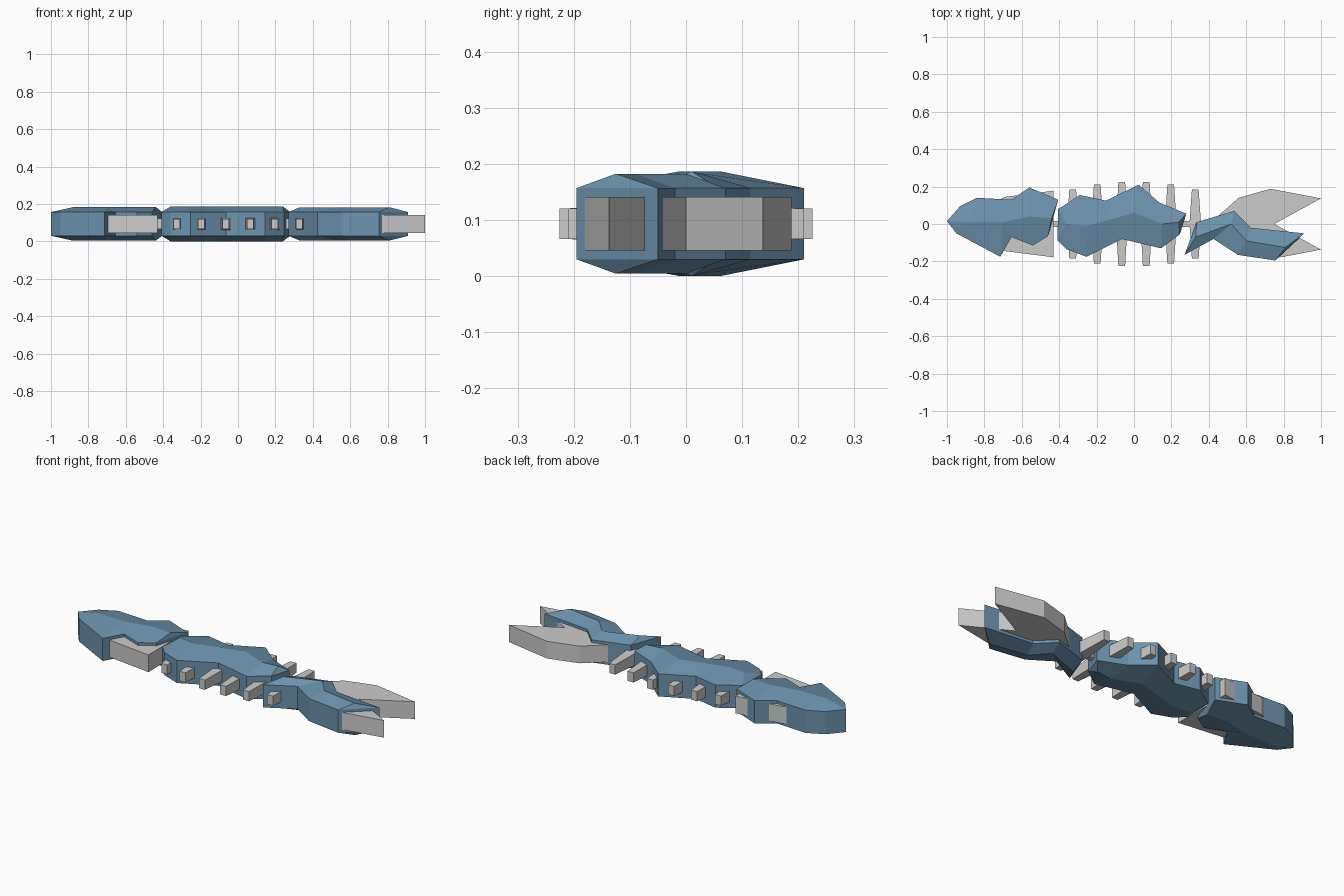
import bpy
import bmesh

MID = 0.0935  # height of the model's mid plane

cube = bpy.data.objects.get("Cube")
if cube:
    bpy.data.objects.remove(cube, do_unlink=True)


def make_material(name, rgb):
    mat = bpy.data.materials.new(name)
    mat.use_nodes = True
    mat.diffuse_color = (*rgb, 1)
    mat.node_tree.nodes["Principled BSDF"].inputs["Base Color"].default_value = (*rgb, 1)
    return mat


BLUE = make_material("slate blue", (0.15, 0.29, 0.42))
GREY = make_material("bone grey", (0.6, 0.6, 0.6))


def finish(name, bm, mat):
    bmesh.ops.recalc_face_normals(bm, faces=bm.faces[:])
    mesh = bpy.data.meshes.new(name)
    bm.to_mesh(mesh)
    bm.free()
    mesh.materials.append(mat)
    obj = bpy.data.objects.new(name, mesh)
    bpy.context.collection.objects.link(obj)
    return obj


def slab(name, outline, half_height):
    """Flat outline extruded evenly about the mid plane."""
    bm = bmesh.new()
    face = bm.faces.new([bm.verts.new((x, y, MID - half_height)) for x, y in outline])
    top = bmesh.ops.extrude_face_region(bm, geom=[face])["geom"]
    for v in top:
        if isinstance(v, bmesh.types.BMVert):
            v.co.z = MID + half_height
    return finish(name, bm, GREY)


def mirrored(half):
    """Closes a half outline across the spine."""
    return half + [(x, -y) for x, y in reversed(half) if y > 0]


def flesh(name, outline, ridge, ridge_height, wall=0.0635):
    """Vertical wall with a faceted roof above and below.
    Outline entries are x, y and the ridge point they slope up to."""
    bm = bmesh.new()
    rims = []
    for side in (-1, 1):
        rim = [bm.verts.new((x, y, MID + side * wall)) for x, y, _ in outline]
        crest = [bm.verts.new((x, y, MID + side * ridge_height)) for x, y in ridge]
        for i in range(len(rim)):
            j = (i + 1) % len(rim)
            a, b = outline[i][2], outline[j][2]
            step = 1 if a >= b else -1
            bm.faces.new([rim[i], rim[j]] + [crest[k] for k in range(b, a + step, step)])
        rims.append(rim)
    low, high = rims
    for i in range(len(low)):
        j = (i + 1) % len(low)
        bm.faces.new((low[i], low[j], high[j], high[i]))
    return finish(name, bm, BLUE)


# Three faceted flesh pieces
flesh("head_flesh",
      [(-1, .015, 0), (-.93, .095, 0), (-.84, .14, 0), (-.655, .13, 1),
       (-.56, .195, 2), (-.405, .13, 3), (-.46, -.065, 3), (-.54, -.115, 2),
       (-.655, -.07, 1), (-.715, -.175, 1), (-.95, -.05, 0)],
      [(-.88, .01), (-.7, .01), (-.56, .04), (-.44, .03)], .09)

flesh("body_flesh",
      [(-.405, .08, 0), (-.29, .155, 1), (-.15, .125, 2), (.025, .21, 3),
       (.135, .115, 4), (.28, .055, 5), (.245, -.055, 5), (.145, -.13, 4),
       (-.065, -.08, 2), (-.255, -.175, 1), (-.36, -.135, 0), (-.41, -.085, 0)],
      [(-.36, 0), (-.25, -.01), (-.14, .02), (0, .06), (.15, 0), (.24, .01)], MID)

flesh("tail_flesh",
      [(.27, -.165, 0), (.335, .01, 0), (.535, .07, 1), (.625, -.02, 2),
       (.91, -.05, 3), (.755, -.195, 3), (.555, -.165, 2), (.425, -.08, 1)],
      [(.33, -.07), (.52, 0), (.6, -.09), (.81, -.125)], .089)

# Skull, spine and forked tail bone
slab("skull", mirrored([(-.92, 0), (-.85, .07), (-.69, .145), (-.43, .178)]), .048)
slab("spine", mirrored([(-.44, .016), (.44, .016)]), .028)
slab("tail_bone", mirrored([(.4, 0), (.56, .14), (.73, .188), (1, .137), (.75, 0)]), .048)


# Tapered ribs, longest in the middle
def rib(name, x, length):
    bm = bmesh.new()
    rings = []
    for y, half_x, half_z in ((-length, .018, .027), (0, .031, .034), (length, .018, .027)):
        rings.append([bm.verts.new((x + sx * half_x, y, MID + sz * half_z))
                      for sx, sz in ((-1, -1), (1, -1), (1, 1), (-1, 1))])
    for a, b in zip(rings, rings[1:]):
        for i in range(4):
            j = (i + 1) % 4
            bm.faces.new((a[i], a[j], b[j], b[i]))
    bm.faces.new(rings[0])
    bm.faces.new(rings[-1])
    return finish(name, bm, GREY)


for index, length in enumerate((.185, .21, .225, .225, .21, .185)):
    rib(f"rib_{index + 1}", (index - 2.5) * .131, length)
